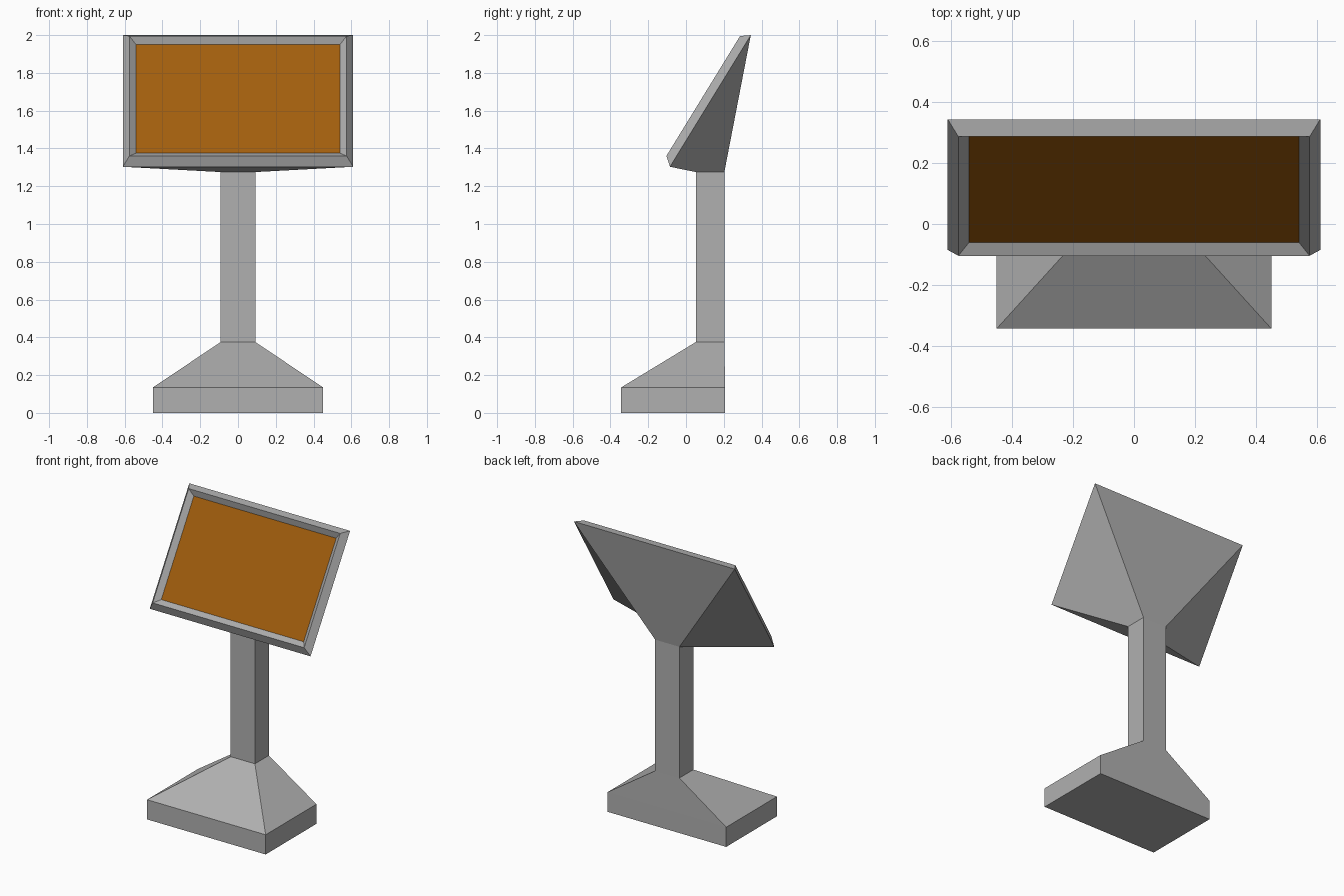
import bpy

if "Cube" in bpy.data.objects:
    bpy.data.objects.remove(bpy.data.objects["Cube"])


def material(name, color):
    mat = bpy.data.materials.new(name)
    mat.diffuse_color = color
    mat.use_nodes = True
    mat.node_tree.nodes["Principled BSDF"].inputs["Base Color"].default_value = mat.diffuse_color
    return mat


def rect(w, near, far):
    """Four corners of a loop; near and far are (y, z) of the front and back edges."""
    return [(-w, *near), (w, *near), (w, *far), (-w, *far)]


def loft(name, mat, loops, cap_bottom=False, cap_top=False):
    """Skin four-sided loops in order, optionally closing the ends."""
    verts = [p for loop in loops for p in loop]
    faces = []
    for k in range(len(loops) - 1):
        a, b = 4 * k, 4 * k + 4
        for i in range(4):
            j = (i + 1) % 4
            faces.append((a + i, a + j, b + j, b + i))
    if cap_bottom:
        faces.append((3, 2, 1, 0))
    if cap_top:
        n = len(verts)
        faces.append((n - 4, n - 3, n - 2, n - 1))
    mesh = bpy.data.meshes.new(name)
    mesh.from_pydata(verts, [], faces)
    mesh.materials.append(mat)
    obj = bpy.data.objects.new(name, mesh)
    bpy.context.collection.objects.link(obj)
    return obj


grey = material("dark_grey", (0.434, 0.434, 0.434, 1.0))
orange = material("orange", (0.36, 0.112, 0.004, 1.0))

# Shared loops, from the floor up to the screen
floor = rect(0.45, (-0.343, 0.0), (0.207, 0.0))
plinth_top = rect(0.45, (-0.343, 0.135), (0.207, 0.135))
column_foot = rect(0.092, (0.052, 0.375), (0.203, 0.375))
column_top = rect(0.092, (0.052, 1.275), (0.203, 1.275))
housing_edge = rect(0.61, (-0.085, 1.303), (0.343, 2.0))
rim = rect(0.575, (-0.104, 1.36), (0.286, 1.995))
glass = rect(0.54, (-0.06, 1.375), (0.293, 1.95))

# Plinth with sloped shoulders
loft("base", grey, [floor, plinth_top, column_foot], cap_bottom=True)
# Square post
loft("column", grey, [column_foot, column_top])
# Flared housing, bevelled frame and recess around the screen
loft("head_housing", grey, [column_top, housing_edge, rim, glass])
# Orange display panel
loft("screen", orange, [glass], cap_top=True)
